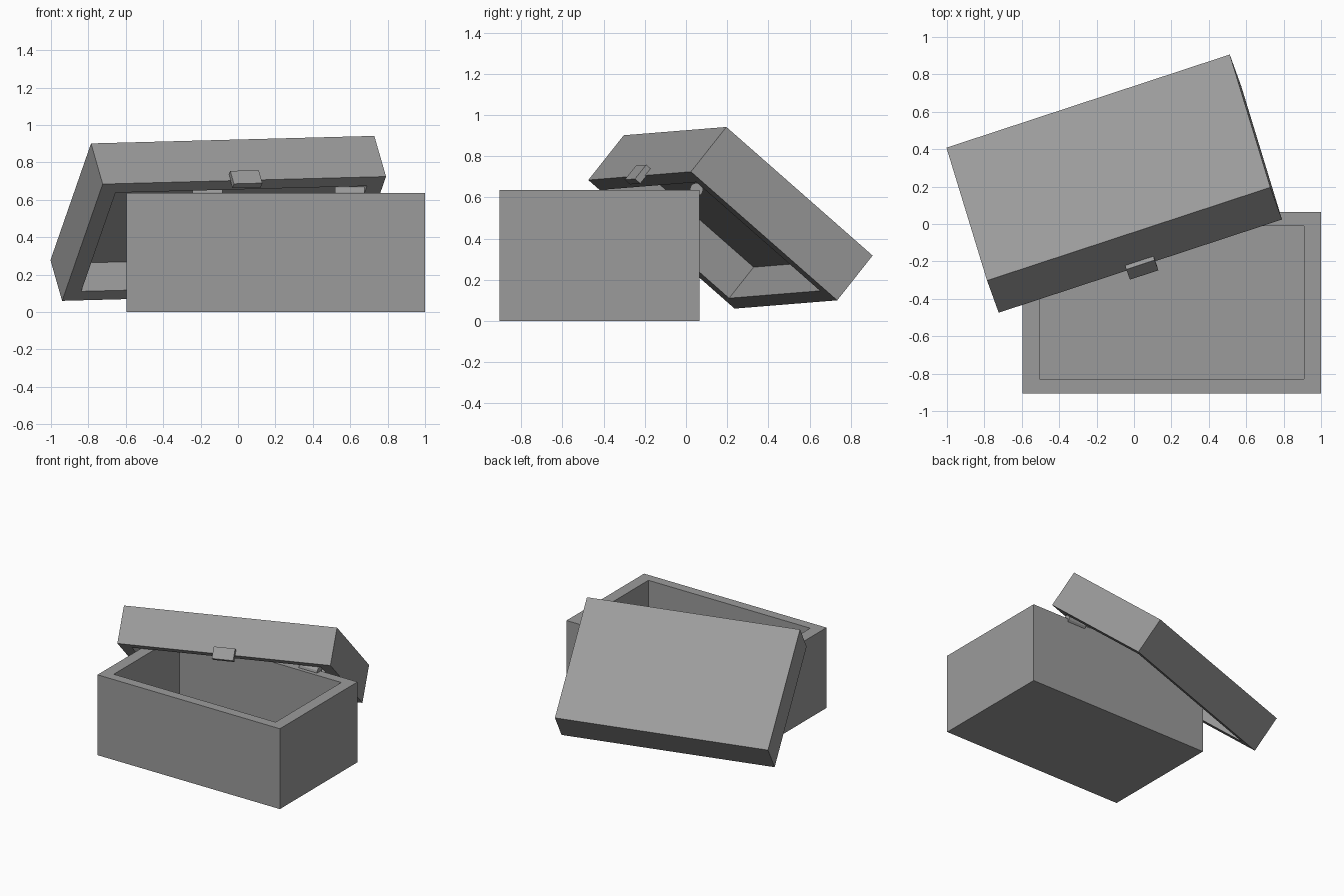
import bpy, bmesh
from mathutils import Matrix, Vector

if "Cube" in bpy.data.objects:
    bpy.data.objects.remove(bpy.data.objects["Cube"])

W, D = 1.595, 0.97          # shared footprint
WALL_X, WALL_Y = 0.09, 0.075

grey = bpy.data.materials.new("dark_grey")
grey.diffuse_color = (0.33, 0.33, 0.33, 1)
grey.use_nodes = True
grey.node_tree.nodes["Principled BSDF"].inputs["Base Color"].default_value = grey.diffuse_color


def finish(name, bm, matrix):
    bmesh.ops.recalc_face_normals(bm, faces=bm.faces)
    mesh = bpy.data.meshes.new(name)
    bm.to_mesh(mesh)
    bm.free()
    mesh.materials.append(grey)
    ob = bpy.data.objects.new(name, mesh)
    bpy.context.collection.objects.link(ob)
    ob.matrix_world = matrix
    return ob


def block(bm, size, centre=(0, 0, 0)):
    m = Matrix.Translation(centre) @ Matrix.Diagonal((*size, 1))
    bmesh.ops.create_cube(bm, size=1, matrix=m)


def tray(name, height, floor, open_up, matrix):
    """Hollow box standing on local z = 0, open at the top or the bottom."""
    bm = bmesh.new()
    block(bm, (W, D, height), (0, 0, height / 2))
    side = 1 if open_up else -1
    rim = max(bm.faces, key=lambda f: side * f.calc_center_median().z)
    bmesh.ops.inset_individual(bm, faces=[rim], thickness=0.05)
    for v in rim.verts:
        v.co.x = (W / 2 - WALL_X) * (1 if v.co.x > 0 else -1)
        v.co.y = (D / 2 - WALL_Y) * (1 if v.co.y > 0 else -1)
    bottom = bmesh.ops.extrude_discrete_faces(bm, faces=[rim])["faces"][0]
    for v in bottom.verts:
        v.co.z -= side * (height - floor)
    return finish(name, bm, matrix)


# Chest body
BODY_X, BODY_Y, BODY_H = 0.2025, -0.42, 0.635
tray("chest_body", BODY_H, 0.09, True, Matrix.Translation((BODY_X, BODY_Y, 0)))

# Lid, slipped askew off the back of the body
u = Vector((1.505, 0.495, 0.04)).normalized()
n = u.cross(Vector((-0.22, 0.71, -0.625))).normalized()
v = n.cross(u)
lid_m = Matrix((u, v, n)).transposed().to_4x4()
lid_m.translation = (-0.0745, 0.130, 0.392)
tray("lid", 0.284, 0.087, False, lid_m)

# Clasp plate straddling the lid's front lower edge
bm = bmesh.new()
block(bm, (0.16, 0.035, 0.09), (0.004, -D / 2 - 0.011, -0.001))
finish("clasp", bm, lid_m)

# Hinge knuckles on the back rim of the body
for side, label in ((-1, "left"), (1, "right")):
    bm = bmesh.new()
    bmesh.ops.create_cone(bm, cap_ends=True, segments=12, radius1=0.032,
                          radius2=0.032, depth=0.16)
    m = Matrix.Translation((BODY_X + 0.015 + side * 0.38, 0.051, 0.638))
    finish(label + "_hinge", bm, m @ Matrix.Rotation(1.5708, 4, 'Y'))
